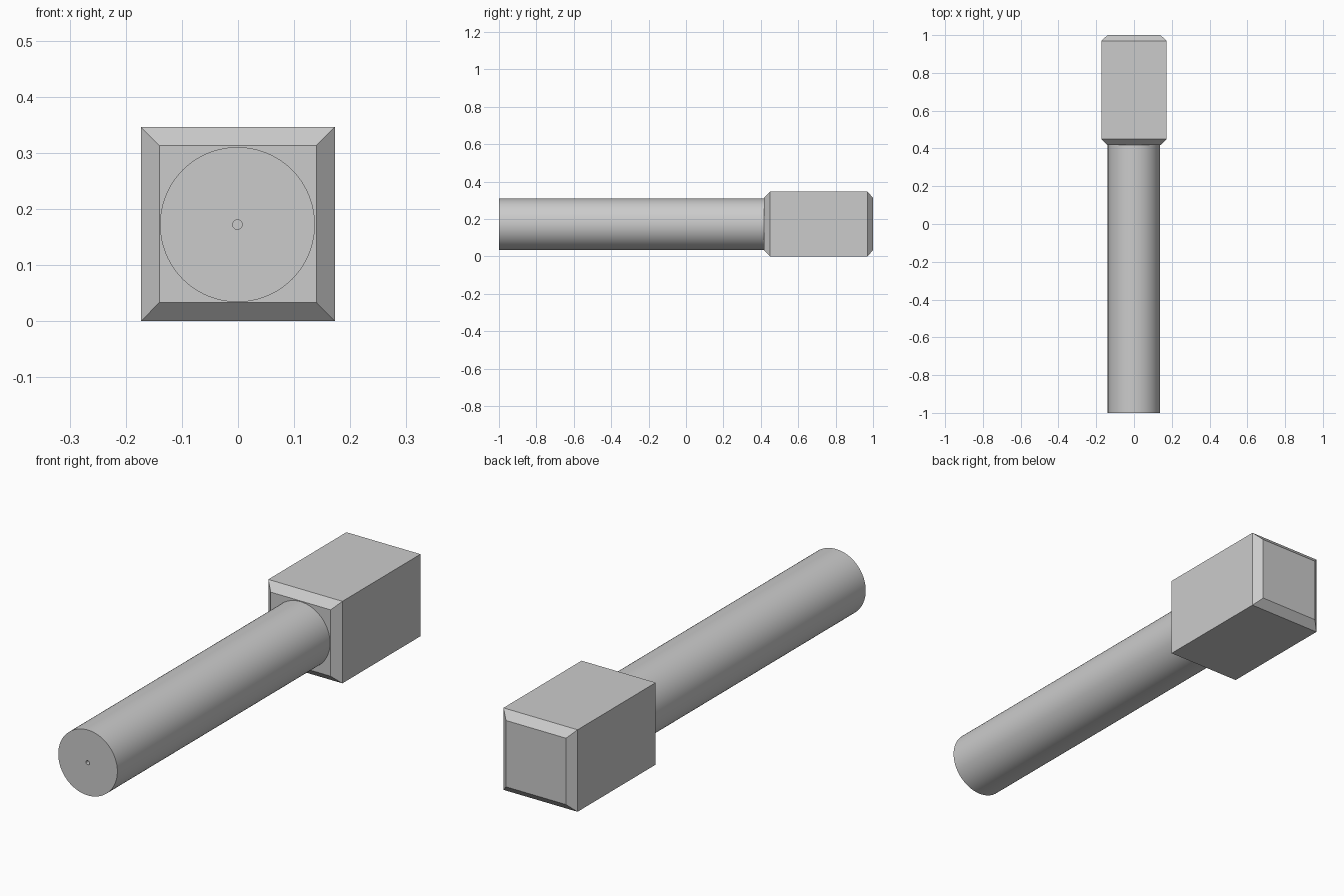
import bpy, bmesh, math
from mathutils import Vector

cube = bpy.data.objects.get("Cube")
if cube:
    bpy.data.objects.remove(cube, do_unlink=True)

grey = bpy.data.materials.new("plain_grey")
grey.use_nodes = True
colour = (0.6, 0.6, 0.6, 1)
grey.diffuse_color = colour
grey.node_tree.nodes["Principled BSDF"].inputs["Base Color"].default_value = colour


def loft(name, profile, sides, turn=0, centre=(0, 0.173)):
    """Join rings of (radius, y) along the y axis and cap both ends."""
    bm = bmesh.new()
    rings = []
    for radius, y in profile:
        ring = []
        for i in range(sides):
            a = turn + 2 * math.pi * i / sides
            ring.append(bm.verts.new(Vector((centre[0] + radius * math.cos(a), y,
                                             centre[1] + radius * math.sin(a)))))
        rings.append(ring)
    for a, b in zip(rings, rings[1:]):
        for i in range(sides):
            j = (i + 1) % sides
            bm.faces.new((a[i], a[j], b[j], b[i]))
    bm.faces.new(rings[0])
    bm.faces.new(rings[-1])
    bmesh.ops.recalc_face_normals(bm, faces=bm.faces)
    mesh = bpy.data.meshes.new(name)
    bm.to_mesh(mesh)
    bm.free()
    mesh.materials.append(grey)
    obj = bpy.data.objects.new(name, mesh)
    bpy.context.collection.objects.link(obj)
    return obj


# Square head with chamfered ends
diagonal = math.sqrt(2)
loft("square_head",
     [(0.14 * diagonal, 0.418), (0.173 * diagonal, 0.449),
      (0.173 * diagonal, 0.97), (0.14 * diagonal, 1.0)],
     4, math.pi / 4)

# Round shaft with a small centre hole in its free end
shaft = loft("round_shaft",
             [(0.0085, -0.9), (0.0085, -1.0), (0.138, -1.0), (0.138, 0.43)],
             96, centre=(-0.001, 0.172))
bpy.ops.object.select_all(action="DESELECT")
shaft.select_set(True)
bpy.context.view_layer.objects.active = shaft
bpy.ops.object.shade_smooth_by_angle(angle=math.radians(30))
